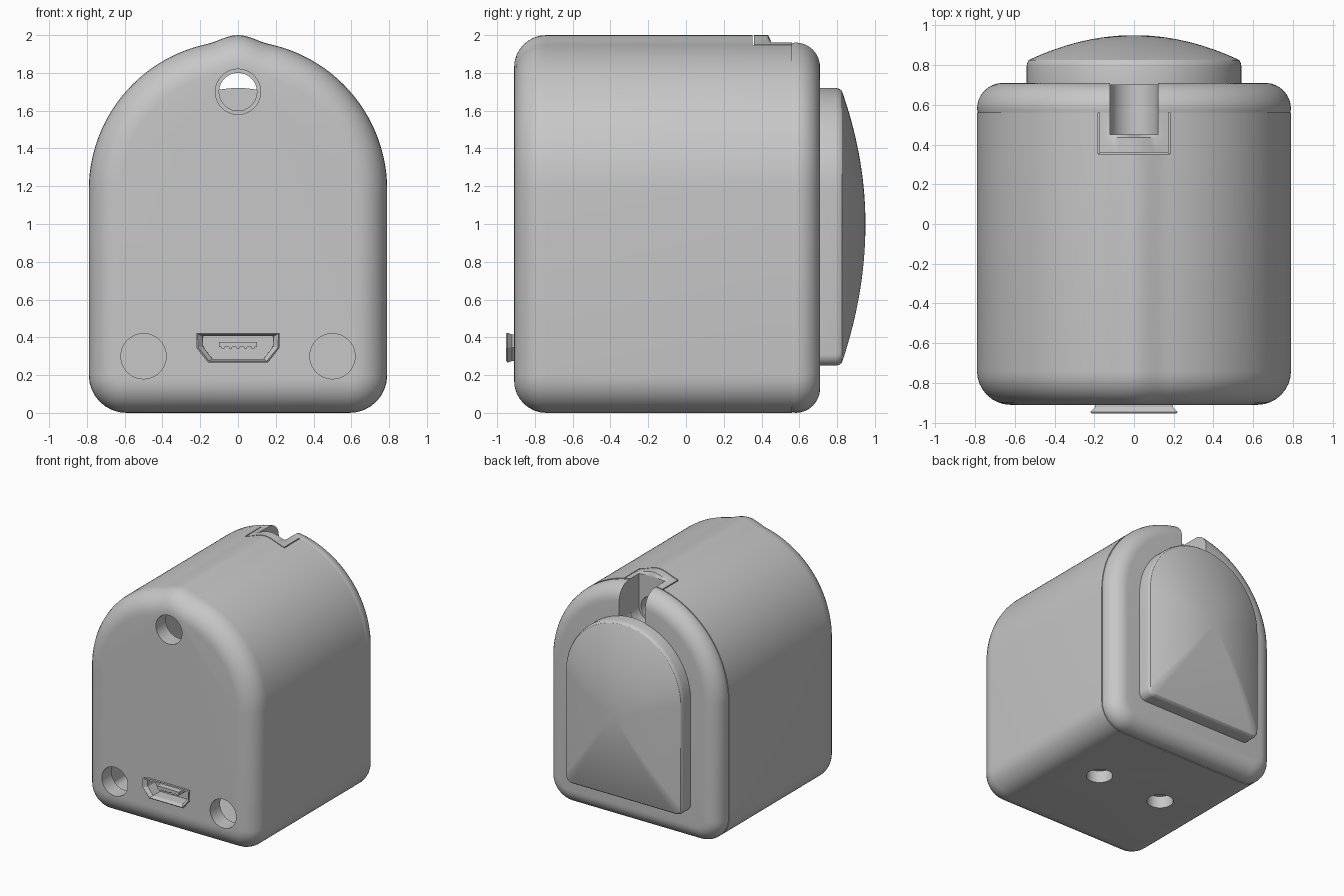
import bpy, bmesh, math
from mathutils import Matrix

if "Cube" in bpy.data.objects:
    bpy.data.objects.remove(bpy.data.objects["Cube"], do_unlink=True)

GREY = (0.57, 0.57, 0.57, 1)
grey = bpy.data.materials.new("plain grey")
grey.use_nodes = True
grey.diffuse_color = GREY
grey.node_tree.nodes["Principled BSDF"].inputs["Base Color"].default_value = GREY


def make(name, bm):
    bmesh.ops.recalc_face_normals(bm, faces=bm.faces)
    mesh = bpy.data.meshes.new(name)
    bm.to_mesh(mesh)
    bm.free()
    mesh.materials.append(grey)
    ob = bpy.data.objects.new(name, mesh)
    bpy.context.collection.objects.link(ob)
    return ob


def arch(half, base, corner, bump=0.0, cz=1.18):
    """Closed (x, z) outline: round top, straight sides, rounded lower corners."""
    pts = []
    for k in range(97):
        a = math.pi * k / 96
        x, z = half * math.cos(a), cz + half * math.sin(a)
        if abs(x) < 0.17:
            z += bump * 0.5 * (1 + math.cos(math.pi * x / 0.17))
        pts.append((x, z))
    for side, start in ((-1, math.pi), (1, 1.5 * math.pi)):
        for k in range(9):
            a = start + math.pi / 2 * k / 8
            pts.append((side * (half - corner) + corner * math.cos(a),
                        base + corner + corner * math.sin(a)))
    return pts


def shell_arch(inset, bump=0.0):
    return arch(0.79 - inset, inset, max(0.2 - inset, 0.02), bump)


def scaled(pts, s, cz):
    return [(x * s, cz + (z - cz) * s) for x, z in pts]


def loft(name, rings, caps=True):
    """Skin a list of (y, outline) rings along y."""
    bm = bmesh.new()
    loops = [[bm.verts.new((x, y, z)) for x, z in pts] for y, pts in rings]
    n = len(loops[0])
    for a, b in zip(loops, loops[1:]):
        for i in range(n):
            j = (i + 1) % n
            bm.faces.new((a[i], a[j], b[j], b[i]))
    if caps:
        bm.faces.new(loops[0])
        bm.faces.new(loops[-1])
    return make(name, bm)


def box(name, x0, x1, y0, y1, z0, z1):
    return loft(name, [(y, [(x0, z0), (x1, z0), (x1, z1), (x0, z1)]) for y in (y0, y1)])


def rod(name, x, z, r, y0, y1):
    ring = [(x + r * math.cos(math.tau * k / 40), z + r * math.sin(math.tau * k / 40))
            for k in range(40)]
    return loft(name, [(y0, ring), (y1, ring)])


def bake(ob):
    dg = bpy.context.evaluated_depsgraph_get()
    mesh = bpy.data.meshes.new_from_object(ob.evaluated_get(dg))
    ob.modifiers.clear()
    ob.data = mesh


def cut(ob, cutters):
    for c in cutters:
        c.hide_render = True
        m = ob.modifiers.new("cut", "BOOLEAN")
        m.operation, m.solver, m.object = "DIFFERENCE", "EXACT", c
        bake(ob)
        bpy.data.objects.remove(c, do_unlink=True)


def smooth(ob):
    bpy.ops.object.select_all(action="DESELECT")
    ob.select_set(True)
    bpy.context.view_layer.objects.active = ob
    bpy.ops.object.shade_smooth_by_angle(angle=math.radians(30))


def screw_channel():
    """Round-bottomed slot open to the top and back."""
    r = 0.12
    ring = [(r * math.cos(a), 1.70 + r * math.sin(a))
            for a in (math.pi + math.pi * k / 24 for k in range(25))]
    ring += [(r, 2.1), (-r, 2.1)]
    return loft("channel_cutter", [(0.45, ring), (0.8, ring)])


# Main housing with rounded front edge and a ridge along the top
R = 0.17
BUMP = 0.03
rings = []
for k in range(9):
    a = math.pi / 2 * k / 8
    rings.append((-0.91 + R * (1 - math.sin(a)), shell_arch(R * (1 - math.cos(a)), BUMP)))
rings.reverse()
rings += [(0.435, shell_arch(0, BUMP)), (0.45, shell_arch(0)), (0.56, shell_arch(0))]
housing = loft("housing", rings)

# USB style port outline
port = [(-0.195, 0.415), (0.195, 0.415), (0.195, 0.345),
        (0.14, 0.275), (-0.14, 0.275), (-0.195, 0.345)]

cutters = [loft("cavity", [(-0.78, shell_arch(0.15)), (0.33, shell_arch(0.15))]),
           loft("port_cutter", [(-1, port), (-0.83, port)]),
           rod("collar_cutter", 0, 1.70, 0.1, 0.2, 0.5),
           rod("top_screw_cutter", 0, 1.70, 0.12, -1, -0.7),
           screw_channel()]
for s in (-1, 1):
    # front screw holes, underside sockets and the seam beside the tongue
    cutters.append(rod("screw_cutter", s * 0.5, 0.30, 0.12, -1, -0.7))
    socket = rod("socket_cutter", 0, 0, 0.1, -0.1, 0.1)
    socket.data.transform(Matrix.Translation((s * 0.3, -0.05, 0))
                          @ Matrix.Rotation(math.pi / 2, 4, "X"))
    cutters.append(socket)
    cutters.append(box("seam_cutter", s * 0.178 - 0.004, s * 0.178 + 0.004,
                       0.355, 0.6, 1.9, 2.1))
cutters.append(box("seam_cutter", -0.18, 0.18, 0.352, 0.36, 1.93, 2.1))
cut(housing, cutters)
smooth(housing)

# Back cover with rounded rear edge
R = 0.13
rings = [(0.562, shell_arch(0.004))]
for k in range(9):
    a = math.pi / 2 * k / 8
    rings.append((0.58 + R * math.sin(a), shell_arch(R * (1 - math.cos(a)))))
cover = loft("back_cover", rings)
cut(cover, [screw_channel()])
smooth(cover)

# Domed rear pad
outline = arch(0.54, 0.25, 0.06)
rings = [(0.70, outline), (0.795, outline),
         (0.812, scaled(outline, 0.994, 1)), (0.825, scaled(outline, 0.98, 1))]
for k in range(12):
    t = 0.95 - 0.08 * k
    rings.append((0.82 + 0.13 * (1 - t * t), scaled(outline, t, 1)))
pad = loft("rear_pad", rings)
smooth(pad)

# Port shell with flared lip
cz = 0.345
lip = loft("port_shell", [(-0.83, port), (-0.92, port),
                          (-0.945, scaled(port, 1.13, cz))], caps=False)
solid = lip.modifiers.new("wall", "SOLIDIFY")
solid.thickness = 0.012
bake(lip)

# Port tongue and contacts
box("port_tongue", -0.1, 0.1, -0.92, -0.82, 0.35, 0.375)
for k in range(5):
    x = -0.08 + 0.04 * k
    box("port_contact", x - 0.008, x + 0.008, -0.915, -0.82, 0.34, 0.352)
